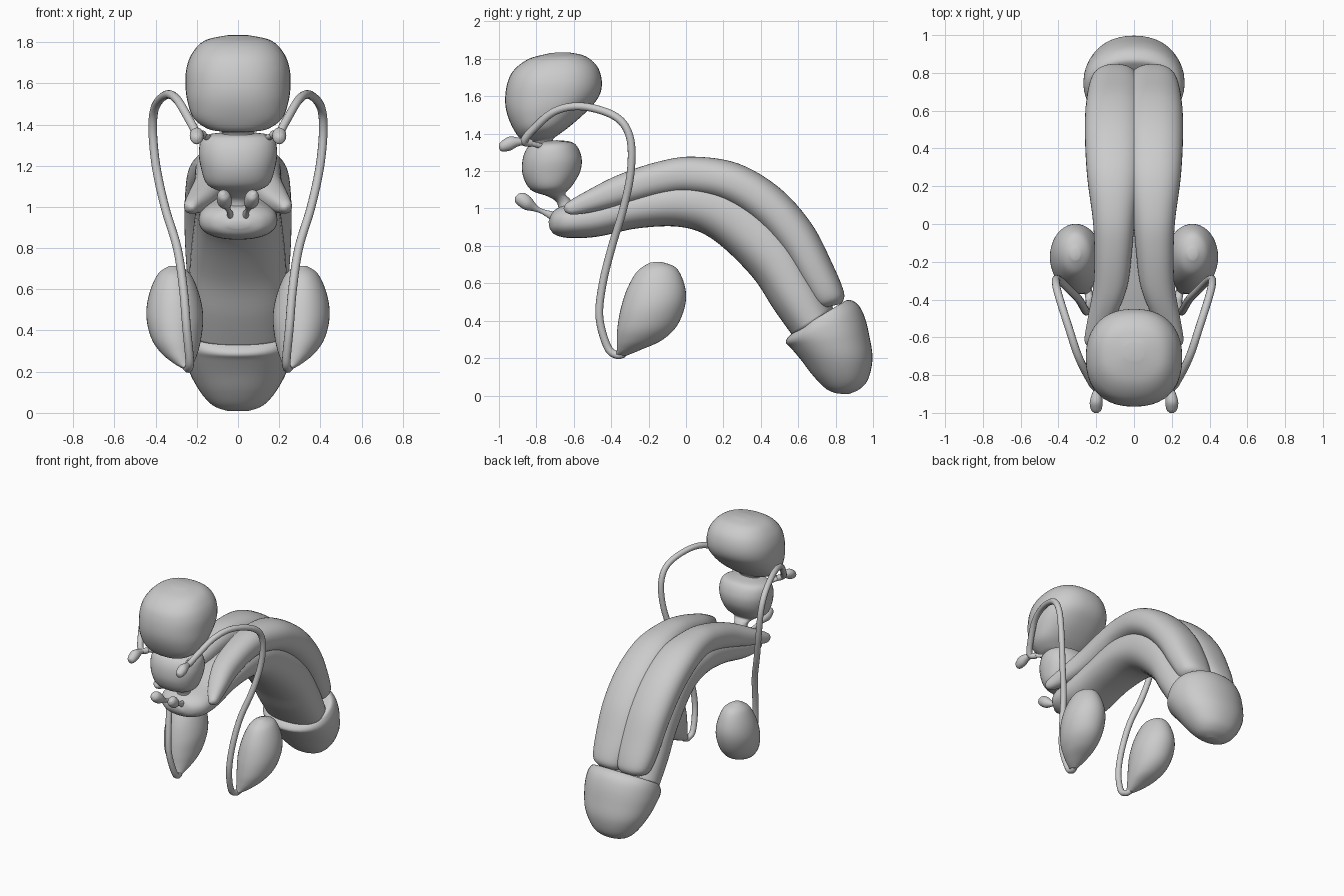
import bpy, bmesh
from math import cos, sin, pi
from mathutils import Vector


def catmull(p, steps):
    """Smooth interpolation through rows of numbers."""
    out = []
    for i in range(len(p) - 1):
        a, b, c, d = p[max(i - 1, 0)], p[i], p[i + 1], p[min(i + 2, len(p) - 1)]
        for s in range(steps):
            t = s / steps
            out.append([0.5 * (2 * q + (r - o) * t + (2 * o - 5 * q + 4 * r - u) * t * t
                               + (3 * q - o - 3 * r + u) * t ** 3)
                        for o, q, r, u in zip(a, b, c, d)])
    return out + [list(p[-1])]


def spow(v, e):
    return (1 if v >= 0 else -1) * abs(v) ** e


def loft(name, rings, side=1, power=2.0, steps=6, n=40):
    """Each ring: edge A (y, z), edge B (y, z), centre x, half width x."""
    bm = bmesh.new()
    loops = []
    for ya, za, yb, zb, xc, rx in catmull(rings, steps):
        mid = Vector((xc * side, (ya + yb) / 2, (za + zb) / 2))
        half = Vector((0, (ya - yb) / 2, (za - zb) / 2))
        loop = []
        for k in range(n):
            c, s = cos(2 * pi * k / n), sin(2 * pi * k / n)
            loop.append(bm.verts.new(mid + half * spow(s, 2 / power)
                                     + Vector((rx * spow(c, 2 / power), 0, 0))))
        loops.append(loop)
    for a, b in zip(loops, loops[1:]):
        for k in range(n):
            bm.faces.new((a[k], a[(k + 1) % n], b[(k + 1) % n], b[k]))
    for loop in (loops[0], loops[-1]):
        pole = bm.verts.new(sum((v.co for v in loop), Vector()) / n)
        for k in range(n):
            bm.faces.new((loop[k], loop[(k + 1) % n], pole))
    bmesh.ops.recalc_face_normals(bm, faces=bm.faces)
    for f in bm.faces:
        f.smooth = True
    me = bpy.data.meshes.new(name)
    bm.to_mesh(me)
    bm.free()
    ob = bpy.data.objects.new(name, me)
    bpy.context.collection.objects.link(ob)
    return ob


def tube(name, pts, side, radius):
    cu = bpy.data.curves.new(name, 'CURVE')
    cu.dimensions = '3D'
    cu.bevel_depth = radius
    cu.bevel_resolution = 4
    cu.use_fill_caps = True
    sp = cu.splines.new('POLY')
    path = catmull(pts, 8)
    sp.points.add(len(path) - 1)
    for p, (x, y, z) in zip(sp.points, path):
        p.co = (x * side, y, z, 1)
    sp.use_smooth = True
    ob = bpy.data.objects.new(name, cu)
    bpy.context.collection.objects.link(ob)
    bpy.ops.object.select_all(action='DESELECT')
    ob.select_set(True)
    bpy.context.view_layer.objects.active = ob
    bpy.ops.object.convert(target='MESH')


# bladder
loft("bladder", [
    (-.63, 1.835, -.72, 1.832, 0, .05), (-.54, 1.815, -.84, 1.80, 0, .16),
    (-.475, 1.76, -.92, 1.74, 0, .22), (-.45, 1.68, -.955, 1.67, 0, .25),
    (-.465, 1.6, -.967, 1.58, 0, .255), (-.53, 1.52, -.955, 1.5, 0, .245),
    (-.62, 1.44, -.92, 1.42, 0, .215), (-.68, 1.395, -.88, 1.37, 0, .15),
    (-.71, 1.37, -.82, 1.36, 0, .08), (-.71, 1.33, -.81, 1.33, 0, .08)], power=2.3)

# prostate with the short duct below it
loft("prostate", [
    (-.69, 1.365, -.79, 1.355, 0, .07), (-.6, 1.35, -.84, 1.335, 0, .165),
    (-.56, 1.28, -.872, 1.27, 0, .19), (-.565, 1.2, -.873, 1.18, 0, .18),
    (-.61, 1.12, -.83, 1.10, 0, .15), (-.645, 1.08, -.74, 1.065, 0, .08),
    (-.62, 1.05, -.69, 1.03, 0, .05), (-.58, .99, -.68, .97, 0, .055)], power=2.2)

# lower erectile body with rear bulb
loft("spongy_body", [
    (-.735, .93, -.73, .895, 0, .05), (-.71, .985, -.70, .86, 0, .13),
    (-.64, 1.02, -.62, .842, 0, .185), (-.5, 1.05, -.47, .85, 0, .19),
    (-.3, 1.11, -.25, .895, 0, .185), (-.02, 1.17, -.02, .9, 0, .195),
    (.28, 1.12, .15, .83, 0, .205), (.55, .9, .35, .64, 0, .23),
    (.7, .65, .47, .46, 0, .24), (.79, .46, .57, .32, 0, .235)], power=2.3)

# head
loft("glans", [
    (.87, .008, .81, .01, 0, .05), (.93, .035, .75, .035, 0, .12),
    (.975, .09, .68, .105, 0, .18), (.997, .2, .615, .19, 0, .235),
    (.98, .32, .56, .255, 0, .262), (.955, .42, .535, .28, 0, .268),
    (.92, .485, .54, .305, 0, .262), (.87, .512, .57, .335, 0, .245),
    (.83, .49, .6, .35, 0, .2), (.8, .46, .67, .37, 0, .1)], power=2.15)

for side, tag in ((1, "right"), (-1, "left")):
    # paired upper erectile bodies with diverging rear legs
    loft("cavernous_body_" + tag, [
        (-.655, 1.0, -.645, .98, .225, .012), (-.63, 1.035, -.60, .967, .222, .04),
        (-.52, 1.1, -.48, .985, .175, .07), (-.36, 1.18, -.29, 1.03, .125, .09),
        (-.15, 1.25, -.12, 1.07, .11, .1), (.04, 1.277, .02, 1.08, .107, .112),
        (.28, 1.24, .2, 1.04, .107, .14), (.5, 1.11, .37, .93, .107, .152),
        (.67, .92, .51, .77, .105, .153), (.78, .71, .61, .6, .1, .145),
        (.845, .55, .68, .49, .1, .12), (.83, .49, .72, .465, .09, .08)],
        side, power=2.3)
    # testicle
    loft("testicle_" + tag, [
        (-.13, .714, -.19, .712, .31, .025), (-.05, .68, -.26, .665, .31, .08),
        (-.005, .58, -.315, .57, .31, .122), (-.005, .48, -.35, .46, .307, .138),
        (-.05, .37, -.367, .36, .3, .122), (-.13, .295, -.37, .29, .285, .09),
        (-.24, .245, -.37, .24, .265, .05), (-.32, .212, -.375, .22, .25, .02)], side)
    # long duct
    tube("sperm_duct_" + tag, [
        (.25, -.33, .225), (.24, -.37, .217), (.235, -.42, .26), (.25, -.463, .42),
        (.265, -.445, .6), (.295, -.395, .8), (.355, -.335, 1.0), (.398, -.295, 1.2),
        (.414, -.30, 1.38), (.4, -.375, 1.49), (.345, -.55, 1.545), (.295, -.7, 1.52),
        (.235, -.82, 1.42), (.2, -.865, 1.36), (.17, -.83, 1.35)], side, .021)
    # seminal vesicle
    loft("seminal_vesicle_" + tag, [
        (-1.0, 1.345, -1.0, 1.325, .2, .01), (-.98, 1.365, -.985, 1.305, .2, .028),
        (-.94, 1.385, -.94, 1.31, .2, .034), (-.88, 1.375, -.89, 1.335, .195, .022),
        (-.84, 1.365, -.84, 1.335, .18, .017), (-.76, 1.345, -.76, 1.315, .13, .017)],
        side, n=20)
    # small gland on a stalk
    loft("bulb_gland_" + tag, [
        (-.895, 1.08, -.915, 1.06, .075, .012), (-.865, 1.083, -.91, 1.03, .07, .03),
        (-.83, 1.06, -.865, .995, .065, .036), (-.795, 1.015, -.815, .985, .055, .018),
        (-.76, .995, -.77, .97, .045, .012), (-.69, .98, -.71, .93, .035, .018)],
        side, n=20)
